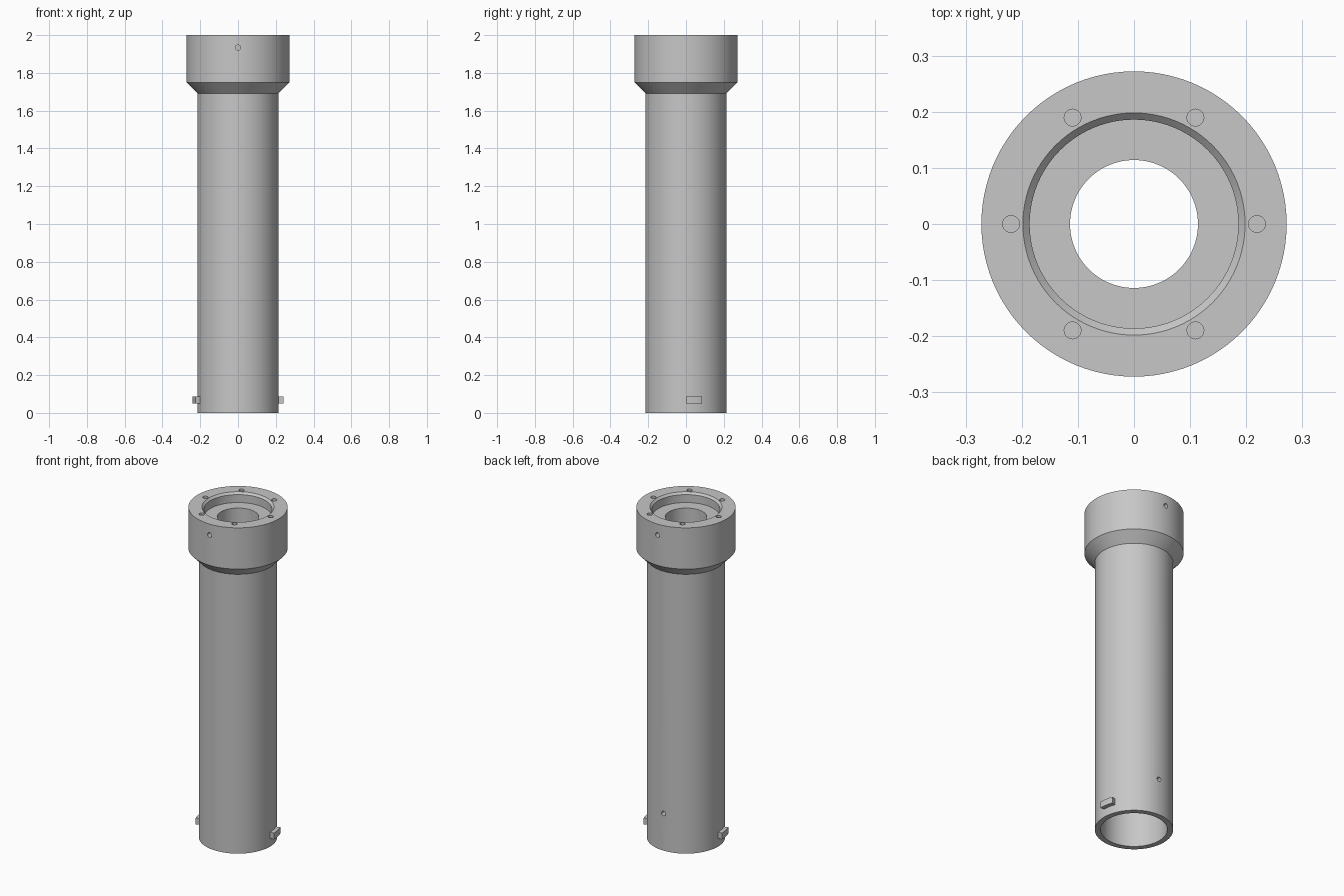
import bpy, bmesh, math
from mathutils import Matrix, Vector

if "Cube" in bpy.data.objects:
    bpy.data.objects.remove(bpy.data.objects["Cube"])

SEG = 96
steel = bpy.data.materials.new("steel grey")
steel.diffuse_color = (0.57, 0.57, 0.57, 1)
steel.use_nodes = True
steel.node_tree.nodes["Principled BSDF"].inputs["Base Color"].default_value = steel.diffuse_color


def make_object(name, bm):
    bmesh.ops.recalc_face_normals(bm, faces=bm.faces)
    mesh = bpy.data.meshes.new(name)
    bm.to_mesh(mesh)
    bm.free()
    mesh.materials.append(steel)
    obj = bpy.data.objects.new(name, mesh)
    bpy.context.collection.objects.link(obj)
    return obj


def select_only(obj):
    bpy.ops.object.select_all(action='DESELECT')
    obj.select_set(True)
    bpy.context.view_layer.objects.active = obj


def lathe(name, profile):
    """Revolve a closed (radius, height) profile around z."""
    bm = bmesh.new()
    rings = []
    for i in range(SEG):
        a = 2 * math.pi * i / SEG
        rings.append([bm.verts.new((r * math.cos(a), r * math.sin(a), z)) for r, z in profile])
    n = len(profile)
    for i in range(SEG):
        p, q = rings[i], rings[(i + 1) % SEG]
        for j in range(n):
            k = (j + 1) % n
            bm.faces.new((p[j], q[j], q[k], p[k]))
    return make_object(name, bm)


def drill(bm, start, end, radius):
    """Add a cylinder running from start to end."""
    start, end = Vector(start), Vector(end)
    axis = end - start
    rot = axis.to_track_quat('Z', 'Y').to_matrix().to_4x4()
    bmesh.ops.create_cone(bm, cap_ends=True, segments=24, radius1=radius, radius2=radius,
                          depth=axis.length, matrix=Matrix.Translation((start + end) / 2) @ rot)


def arc_tab(name, start_deg, sweep_deg, r0, r1, z0, z1):
    """Curved lug that follows the tube wall."""
    bm = bmesh.new()
    steps = 8
    angles = [math.radians(start_deg + sweep_deg * i / steps) for i in range(steps + 1)]
    outline = [(r1 * math.cos(a), r1 * math.sin(a)) for a in angles]
    outline += [(r0 * math.cos(a), r0 * math.sin(a)) for a in reversed(angles)]
    face = bm.faces.new([bm.verts.new((x, y, z0)) for x, y in outline])
    ext = bmesh.ops.extrude_face_region(bm, geom=[face])
    verts = [v for v in ext["geom"] if isinstance(v, bmesh.types.BMVert)]
    bmesh.ops.translate(bm, verts=verts, vec=(0, 0, z1 - z0))
    return make_object(name, bm)


# Tube with flared collar, wide lower bore, narrow neck and chamfered top recess
tube = lathe("collared_tube", [
    (0.183, 0.0), (0.215, 0.0), (0.215, 1.692), (0.272, 1.75), (0.272, 2.0),
    (0.198, 2.0), (0.186, 1.988), (0.186, 1.94), (0.114, 1.94), (0.114, 1.75),
    (0.183, 1.75)])

# Drilled holes: six in the rim, two in the collar sides, one low at the back
bm = bmesh.new()
for i in range(6):
    a = math.radians(60 * i)
    x, y = 0.219 * math.cos(a), 0.219 * math.sin(a)
    drill(bm, (x, y, 1.9), (x, y, 2.05), 0.015)
for side in (-1, 1):
    drill(bm, (0, side * 0.225, 1.934), (0, side * 0.32, 1.934), 0.014)
drill(bm, (0, 0.15, 0.225), (0, 0.26, 0.225), 0.014)
holes = make_object("hole_cutter", bm)
holes.hide_render = True

cut = tube.modifiers.new("holes", 'BOOLEAN')
cut.operation = 'DIFFERENCE'
cut.solver = 'EXACT'
cut.object = holes
select_only(tube)
bpy.ops.object.modifier_apply(modifier=cut.name)
bpy.data.objects.remove(holes)

# Pair of locking lugs near the bottom
tabs = [arc_tab(name, start, 20.7, 0.2, 0.24, 0.05, 0.088)
        for name, start in (("right_lug", 0), ("left_lug", 180))]

for obj in [tube] + tabs:
    select_only(obj)
    bpy.ops.object.shade_smooth_by_angle(angle=math.radians(30))
